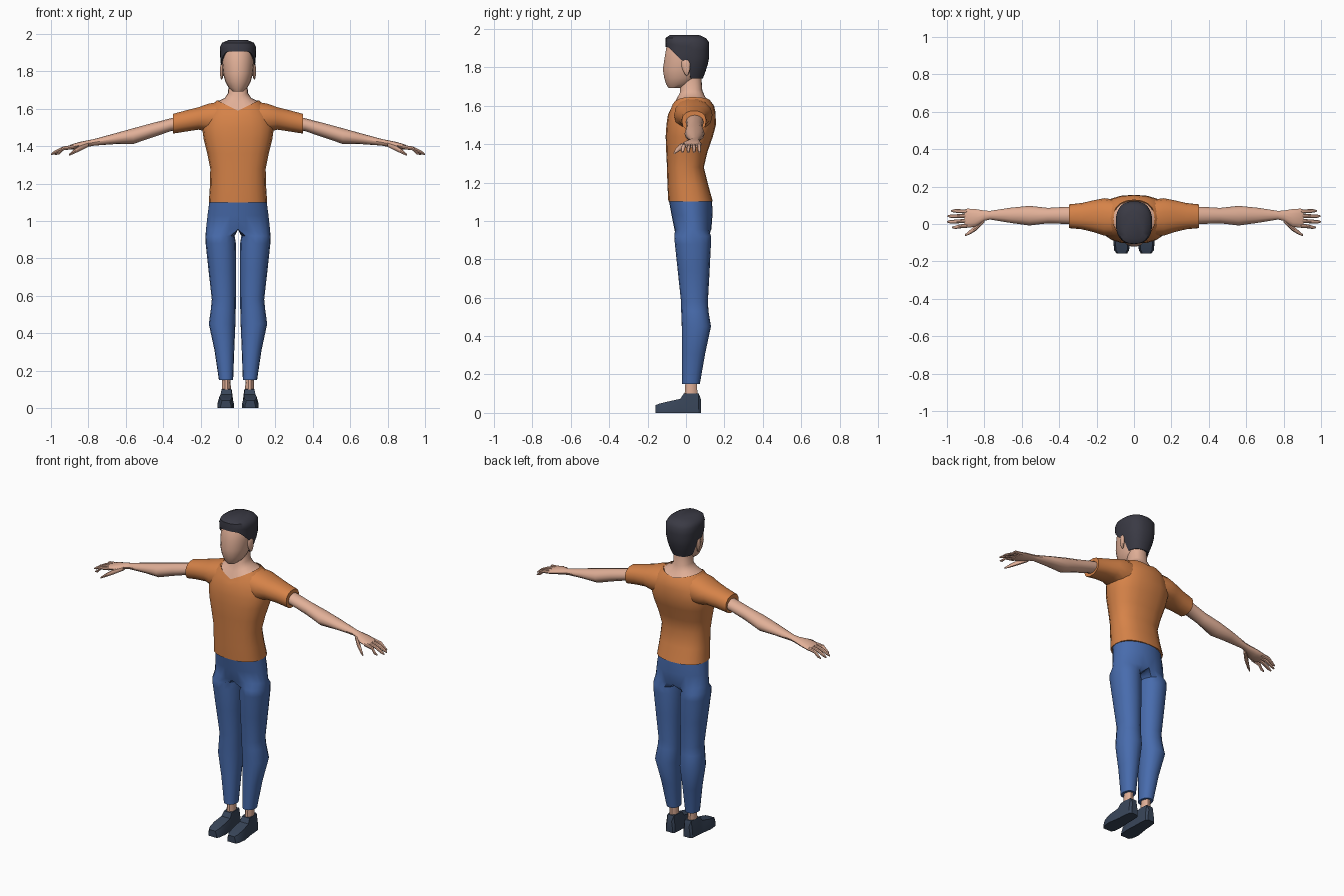
import bpy, bmesh, math
from mathutils import Vector

if "Cube" in bpy.data.objects:
    bpy.data.objects.remove(bpy.data.objects["Cube"])


def material(name, rgb):
    m = bpy.data.materials.new(name)
    m.diffuse_color = (*rgb, 1)
    m.use_nodes = True
    m.node_tree.nodes["Principled BSDF"].inputs["Base Color"].default_value = m.diffuse_color
    return m


SKIN = material("skin", (0.75, 0.43, 0.31))
ORANGE = material("orange_cloth", (0.67, 0.225, 0.065))
BLUE = material("blue_denim", (0.065, 0.15, 0.42))
HAIR = material("dark_hair", (0.042, 0.042, 0.058))
SHOE = material("shoe_navy", (0.04, 0.06, 0.10))


def finish(name, bm, mat, mirror=False, angle=40):
    bmesh.ops.remove_doubles(bm, verts=bm.verts, dist=0.0004)
    bmesh.ops.recalc_face_normals(bm, faces=bm.faces)
    me = bpy.data.meshes.new(name)
    bm.to_mesh(me)
    bm.free()
    ob = bpy.data.objects.new(name, me)
    bpy.context.collection.objects.link(ob)
    me.materials.append(mat)
    if mirror:
        mod = ob.modifiers.new("mirror", 'MIRROR')
        mod.use_clip = True
    bpy.ops.object.select_all(action='DESELECT')
    ob.select_set(True)
    bpy.context.view_layer.objects.active = ob
    bpy.ops.object.shade_smooth_by_angle(angle=math.radians(angle))
    return ob


def loft(name, rings, mat, mirror=False, angle=40, caps=(True, True), drop_mid=False):
    bm = bmesh.new()
    rows = [[bm.verts.new(p) for p in r] for r in rings]
    n = len(rows[0])
    for a, b in zip(rows, rows[1:]):
        for i in range(n):
            j = (i + 1) % n
            bm.faces.new((a[i], a[j], b[j], b[i]))
    if caps[0]:
        bm.faces.new(rows[0])
    if caps[1]:
        bm.faces.new(rows[-1])
    if drop_mid:
        inner = [f for f in bm.faces if all(abs(v.co.x) < 1e-5 for v in f.verts)]
        bmesh.ops.delete(bm, geom=inner, context='FACES')
    return finish(name, bm, mat, mirror, angle)


def oval(u0, u1, v0, v1, n=16, p=2.0):
    """Superellipse filling the box u0..u1, v0..v1."""
    pts = []
    for i in range(n):
        c, s = math.cos(2 * math.pi * i / n), math.sin(2 * math.pi * i / n)
        c = math.copysign(abs(c) ** (2 / p), c)
        s = math.copysign(abs(s) ** (2 / p), s)
        pts.append(((u0 + u1) / 2 + (u1 - u0) / 2 * c, (v0 + v1) / 2 + (v1 - v0) / 2 * s))
    return pts


def ring_z(z, x0, x1, y0, y1, n=16, p=2.0):
    return [Vector((u, v, z)) for u, v in oval(x0, x1, y0, y1, n, p)]


def ring_x(x, y0, y1, z0, z1, n=12, p=2.0):
    return [Vector((x, u, v)) for u, v in oval(y0, y1, z0, z1, n, p)]


def collar_ring(hw, y0, y1, zf, zs, zb, n=20, p=2.3):
    """Ring that dips to zf in front and zb behind."""
    r = ring_z(zs, -hw, hw, y0, y1, n, p)
    for v in r:
        dip = zf if v.y < (y0 + y1) / 2 else zb
        v.z = zs + (dip - zs) * (1 - abs(v.x) / hw)
    return r


# Shirt body: (z, half width, front, back)
body = [(1.10, .156, -.092, .14), (1.19, .15, -.097, .115), (1.28, .148, -.099, .093),
        (1.36, .164, -.103, .112), (1.44, .184, -.106, .14), (1.50, .192, -.102, .156)]
rings = [ring_z(z, -w, w, a, b, 20, 2.4) for z, w, a, b in body]
rings += [collar_ring(.182, -.094, .154, 1.555, 1.56, 1.565),
          collar_ring(.150, -.082, .146, 1.575, 1.61, 1.60),
          collar_ring(.112, -.073, .128, 1.59, 1.645, 1.622)]
loft("shirt_body", rings, ORANGE, caps=(True, False))

# Sleeves: (x, y0, y1, z0, z1)
sleeve = [(.10, -.062, .13, 1.46, 1.64), (.16, -.062, .138, 1.475, 1.628),
          (.21, -.045, .128, 1.487, 1.61), (.28, -.028, .112, 1.477, 1.592),
          (.348, -.022, .105, 1.466, 1.574)]
loft("sleeves", [ring_x(*s, 14, 2.3) for s in sleeve], ORANGE, mirror=True)

# Arms and palms
arm = [(.30, .0, .09, 1.485, 1.562), (.36, .0, .092, 1.48, 1.549), (.46, .004, .086, 1.446, 1.523),
       (.56, -.008, .097, 1.412, 1.496), (.66, .006, .087, 1.411, 1.468),
       (.77, .024, .07, 1.403, 1.438), (.80, .017, .072, 1.397, 1.432),
       (.85, -.015, .08, 1.386, 1.422), (.89, -.02, .082, 1.381, 1.41), (.905, -.016, .078, 1.381, 1.402)]
loft("arms", [ring_x(*a) for a in arm], SKIN, mirror=True)


def digit(name, joints):
    """Tapered finger through (x, y, z, radius) joints."""
    loft(name, [ring_x(x, y - r, y + r, z - r, z + r, 8) for x, y, z, r in joints], SKIN, mirror=True)


# Fingers: base y, tip y, tip x
for k, (yb, yt, xt) in enumerate([(-.008, -.018, .972), (.017, .012, 1.0), (.042, .042, .997), (.067, .07, .978)]):
    digit("fingers_%d" % (k + 1), [(.88, yb, 1.396, .011), (.935, (yb + yt) / 2, 1.388, .0105),
                                   (xt - .018, yt, 1.366, .009), (xt, yt, 1.357, .004)])
digit("thumbs", [(.80, .02, 1.408, .012), (.845, -.02, 1.39, .016),
                 (.88, -.046, 1.369, .011), (.903, -.06, 1.354, .005)])


def hip_ring(z, w, y0, y1):
    """Half ring of the hips, flat against the centre plane."""
    out, cy, ry = [], (y0 + y1) / 2, (y1 - y0) / 2
    for i in range(16):
        t = math.pi * 2 * i / 16
        t = t if t <= math.pi else t - 2 * math.pi
        sign, a = (1 if t >= 0 else -1), abs(t)
        if a < math.radians(134):
            f = a * 2 / 3
            out.append(Vector((w * math.cos(f), cy + sign * ry * math.sin(f), z)))
        else:
            out.append(Vector((0, cy + sign * ry * (math.pi - a) / (math.pi / 4), z)))
    return out


# Trousers: hips blending into a leg, mirrored
hips = [(1.105, .153, -.089, .136), (1.03, .163, -.075, .138), (.955, .171, -.06, .132)]
leg = [(.92, .018, .174, -.061, .13), (.88, .011, .173, -.058, .13), (.74, .01, .158, -.043, .123),
       (.58, .012, .14, -.026, .114), (.53, .012, .145, -.025, .117), (.45, .014, .156, -.022, .13),
       (.31, .02, .126, -.021, .10), (.15, .026, .102, -.02, .072)]
loft("trousers", [hip_ring(*h) for h in hips] + [ring_z(*s, 16, 2.2) for s in leg],
     BLUE, mirror=True, caps=(False, True), drop_mid=True)

# Ankles
loft("ankles", [ring_z(.08, .037, .087, -.01, .062, 10), ring_z(.17, .041, .086, -.004, .058, 10)],
     SKIN, mirror=True)

# Shoes: (y, centre x, half sole, half top, top z)
shoe = [(.078, .06, .022, .015, .07), (.066, .06, .032, .022, .102), (.02, .061, .036, .027, .102),
        (-.012, .062, .037, .026, .10), (-.03, .063, .039, .03, .073),
        (-.09, .066, .045, .034, .06), (-.14, .066, .04, .03, .048), (-.158, .065, .028, .02, .04)]
rings = []
for y, cx, s, t, h in shoe:
    side = [(s, 0), (s * .97, h * .4), (t, h)]
    rings.append([Vector((cx + a, y, z)) for a, z in side] +
                 [Vector((cx - a, y, z)) for a, z in reversed(side)])
loft("shoes", rings, SHOE, mirror=True, angle=30)

# Neck flaring to fill the collar
loft("neck", [collar_ring(.109, -.071, .124, 1.583, 1.64, 1.615),
              collar_ring(.072, -.05, .10, 1.63, 1.657, 1.645),
              collar_ring(.053, -.032, .085, 1.665, 1.685, 1.68),
              collar_ring(.05, -.03, .08, 1.75, 1.75, 1.75)], SKIN)

# Head: (z, half width, front, back)
skull = [(1.693, .028, -.092, -.02), (1.712, .05, -.104, .03), (1.745, .068, -.115, .06),
         (1.79, .08, -.122, .085), (1.85, .086, -.113, .10), (1.91, .084, -.103, .105),
         (1.945, .065, -.08, .085)]
loft("head", [ring_z(z, -w, w, a, b, 18, 2.1) for z, w, a, b in skull], SKIN)

# Ears
bm = bmesh.new()
bmesh.ops.create_uvsphere(bm, u_segments=10, v_segments=6, radius=1)
for v in bm.verts:
    y, z = v.co.y * (.022 + .008 * v.co.z), v.co.z * .045
    v.co = Vector((.087 + v.co.x * .009 + y * .2, y - z * .1, 1.8 + z))
finish("ears", bm, SKIN, mirror=True)

# Hair: outline by height, trimmed below by a hairline that depends on depth
OUTLINE = [(1.73, .06, -.09, .083), (1.80, .084, -.1, .11), (1.85, .094, -.106, .121),
           (1.93, .097, -.107, .121), (1.953, .085, -.106, .103), (1.968, .05, -.085, .07)]
HAIRLINE = [(-.2, 1.91), (-.09, 1.905), (-.055, 1.87), (-.03, 1.84), (.024, 1.825), (.04, 1.742), (.3, 1.738)]


def lerp_table(table, t):
    for a, b in zip(table, table[1:]):
        if t <= b[0]:
            k = max(0, (t - a[0]) / (b[0] - a[0]))
            return [p + (q - p) * k for p, q in zip(a[1:], b[1:])]
    return table[-1][1:]


def hair_point(i, z, n, shrink=1.0):
    w, y0, y1 = lerp_table(OUTLINE, z)
    x, y = oval(-w, w, y0, y1, n, 2.5)[i]
    return Vector((x * shrink, y * shrink, z))


N = 28
edge = [lerp_table(HAIRLINE, hair_point(i, 1.88, N).y)[0] for i in range(N)]
rings = [[hair_point(i, edge[i] + .004, N, .84) for i in range(N)]]
for k in range(6):
    rings.append([hair_point(i, edge[i] + (1.93 - edge[i]) * k / 5, N) for i in range(N)])
rings += [[hair_point(i, z, N) for i in range(N)] for z in (1.953, 1.968)]
loft("hair", rings, HAIR, caps=(False, True), angle=45)
